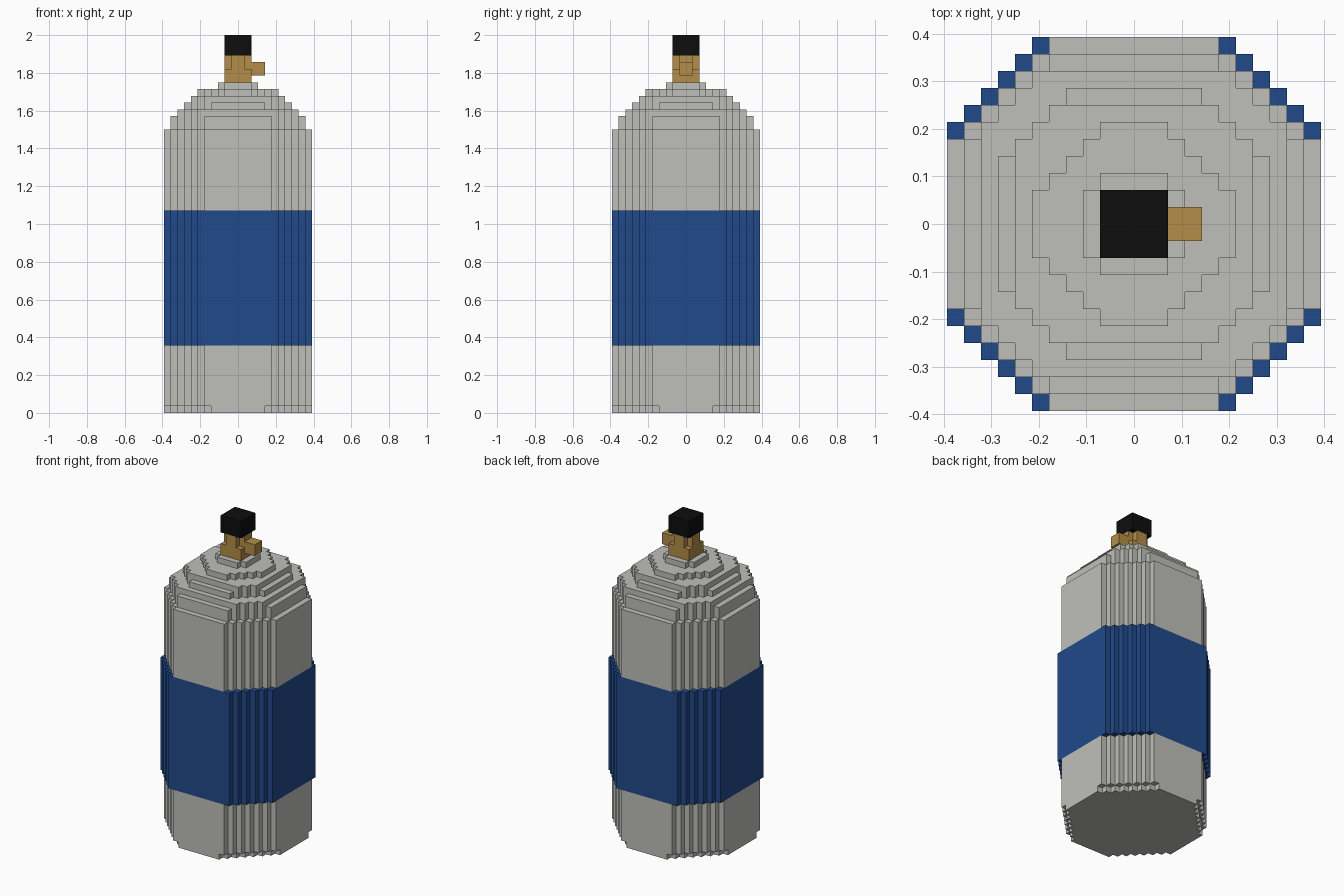
import bpy
import bmesh

if "Cube" in bpy.data.objects:
    bpy.data.objects.remove(bpy.data.objects["Cube"], do_unlink=True)

U = 2 / 56  # size of one block


def material(name, r, g, b):
    mat = bpy.data.materials.new(name)
    mat.use_nodes = True
    mat.diffuse_color = (r, g, b, 1)
    bsdf = mat.node_tree.nodes["Principled BSDF"]
    bsdf.inputs["Base Color"].default_value = (r, g, b, 1)
    bsdf.inputs["Roughness"].default_value = 0.8
    return mat


grey = material("light grey paint", 0.52, 0.52, 0.49)
blue = material("blue paint", 0.015, 0.067, 0.26)
brass = material("brass", 0.45, 0.27, 0.065)
black = material("black plastic", 0.004, 0.004, 0.004)


def stepped_outline(half, corner):
    """Octagon with staircase corners; every outer step has x + y = corner."""
    quarter = []
    for x in range(corner - half, half + 1):
        quarter.append((x, corner - x))
        if x < half:
            quarter.append((x, corner - x - 1))
    quarter.reverse()
    points = []
    for _ in range(4):
        points += quarter
        quarter = [(-y, x) for x, y in quarter]
    return points


def prism(bm, outline, z0, z1):
    low = [bm.verts.new((x * U, y * U, z0 * U)) for x, y in outline]
    high = [bm.verts.new((x * U, y * U, z1 * U)) for x, y in outline]
    bm.faces.new(low[::-1])
    bm.faces.new(high)
    for i in range(len(low)):
        j = (i + 1) % len(low)
        bm.faces.new((low[i], low[j], high[j], high[i]))


def part(name, mat, layers):
    """Stack of (outline, bottom, top) layers as one object."""
    bm = bmesh.new()
    for outline, z0, z1 in layers:
        prism(bm, outline, z0, z1)
    mesh = bpy.data.meshes.new(name)
    bm.to_mesh(mesh)
    bm.free()
    mesh.materials.append(mat)
    obj = bpy.data.objects.new(name, mesh)
    bpy.context.collection.objects.link(obj)


tank = stepped_outline(11, 16)

# Tank with a trimmed foot and a painted band
part("tank_base", grey, [(stepped_outline(11, 15), 0, 1), (tank, 1, 10)])
part("painted_band", blue, [(stepped_outline(11, 17), 10, 30)])
part("tank_upper", grey, [(tank, 30, 42)])

# Stepped shoulder: half width, corner sum, bottom, top
steps = [(10, 15, 42, 44), (9, 15, 44, 45), (8, 12, 45, 46),
         (7, 12, 46, 47), (6, 8, 47, 48), (3, 5, 48, 49)]
part("shoulder", grey, [(stepped_outline(h, c), a, b) for h, c, a, b in steps])

# Valve: square foot, cross-shaped stem, side outlet and knob
square = stepped_outline(2, 4)
part("valve_body", brass, [(square, 49, 51), (stepped_outline(2, 3), 51, 53)])
part("valve_outlet", brass, [([(2, -1), (4, -1), (4, 1), (2, 1)], 50, 52)])
part("valve_knob", black, [(square, 53, 56)])
